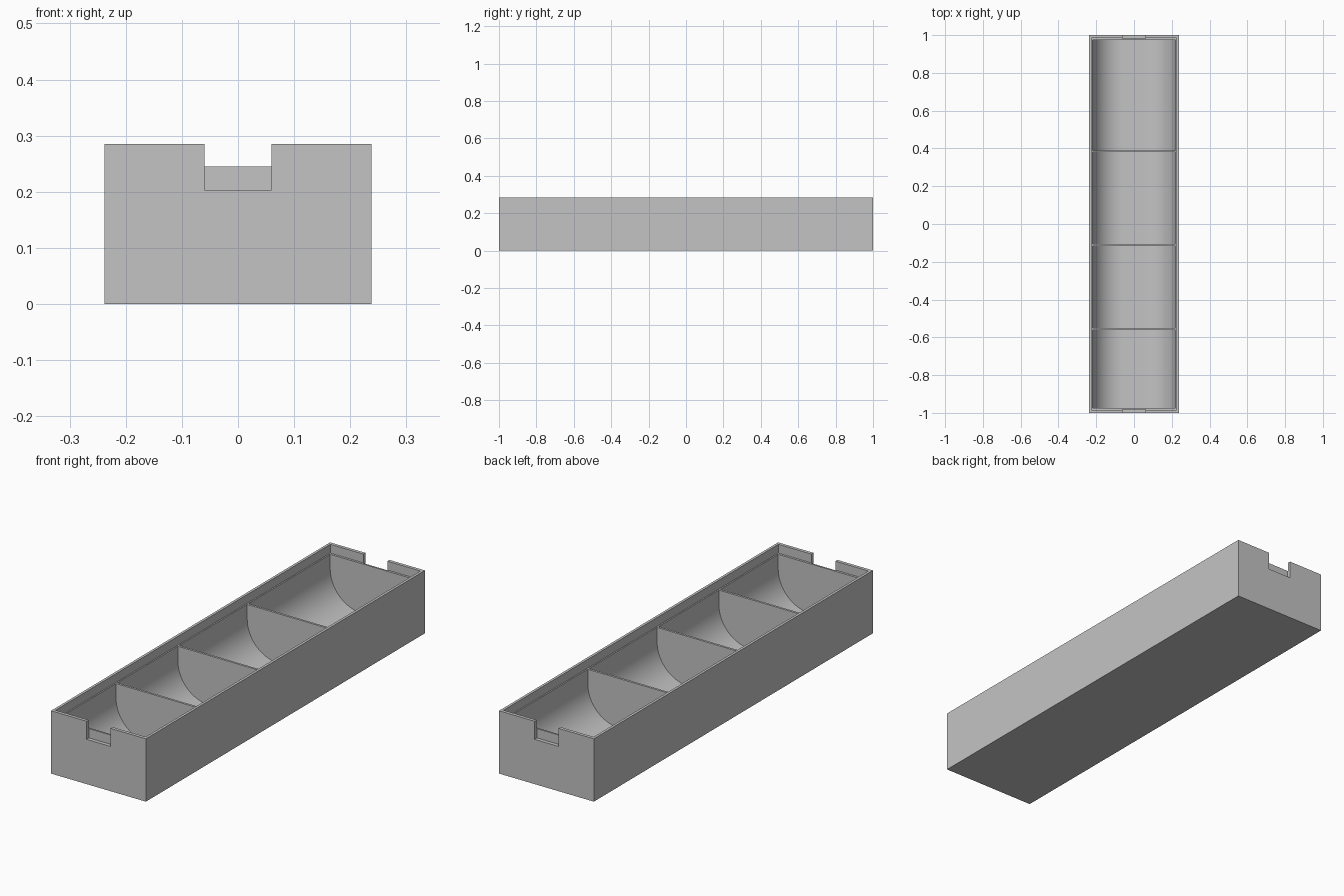
import bpy, bmesh, math

if "Cube" in bpy.data.objects:
    bpy.data.objects.remove(bpy.data.objects["Cube"], do_unlink=True)

HALF_W, HEIGHT, LEDGE = 0.238, 0.285, 0.245
CAVITY_W, FLOOR, RADIUS = 0.22, 0.02, 0.16

grey = bpy.data.materials.new("plain grey")
grey.use_nodes = True
colour = (0.55, 0.55, 0.55, 1)
grey.diffuse_color = colour
grey.node_tree.nodes["Principled BSDF"].inputs["Base Color"].default_value = colour


def prism(name, profile, y0, y1):
    """Extrude an x-z profile from y0 to y1."""
    bm = bmesh.new()
    face = bm.faces.new([bm.verts.new((x, y0, z)) for x, z in profile])
    ext = bmesh.ops.extrude_face_region(bm, geom=[face])["geom"]
    verts = [v for v in ext if isinstance(v, bmesh.types.BMVert)]
    bmesh.ops.translate(bm, verts=verts, vec=(0, y1 - y0, 0))
    bmesh.ops.recalc_face_normals(bm, faces=bm.faces)
    mesh = bpy.data.meshes.new(name)
    bm.to_mesh(mesh)
    bm.free()
    mesh.materials.append(grey)
    obj = bpy.data.objects.new(name, mesh)
    bpy.context.collection.objects.link(obj)
    return obj


def rect(w, z0, z1):
    return [(-w, z0), (w, z0), (w, z1), (-w, z1)]


def cut(target, cutter):
    cutter.hide_render = True
    mod = target.modifiers.new("cut", "BOOLEAN")
    mod.operation, mod.solver, mod.object = "DIFFERENCE", "EXACT", cutter
    bpy.context.view_layer.objects.active = target
    bpy.ops.object.modifier_apply(modifier=mod.name)
    bpy.data.objects.remove(cutter, do_unlink=True)


# Outer tray body
tray = prism("divided_tray", rect(HALF_W, 0, HEIGHT), -1, 1)

# Round-bottomed compartments, leaving thin dividers between them
arc = [math.radians(a) for a in range(0, 91, 6)]
right = [(CAVITY_W - RADIUS + RADIUS * math.cos(a),
          FLOOR + RADIUS - RADIUS * math.sin(a)) for a in arc]
trough = [(CAVITY_W, 0.4)] + right
trough += [(-x, z) for x, z in reversed(trough)]
dividers = [-0.555, -0.112, 0.385]
starts = [-0.975] + [d + 0.005 for d in dividers]
ends = [d - 0.005 for d in dividers] + [0.975]
for y0, y1 in zip(starts, ends):
    cut(tray, prism("compartment_cutter", trough, y0, y1))

# Stepped recess for a lid, leaving a thin rim
cut(tray, prism("lid_recess_cutter", rect(0.226, LEDGE, 0.4), -0.985, 0.985))

# Finger notches in both end rims
for side in (-1, 1):
    cut(tray, prism("notch_cutter", rect(0.06, 0.203, 0.4), side * 0.983, side * 1.1))

bpy.ops.object.select_all(action="DESELECT")
tray.select_set(True)
bpy.context.view_layer.objects.active = tray
bpy.ops.object.shade_smooth_by_angle(angle=math.radians(30))
